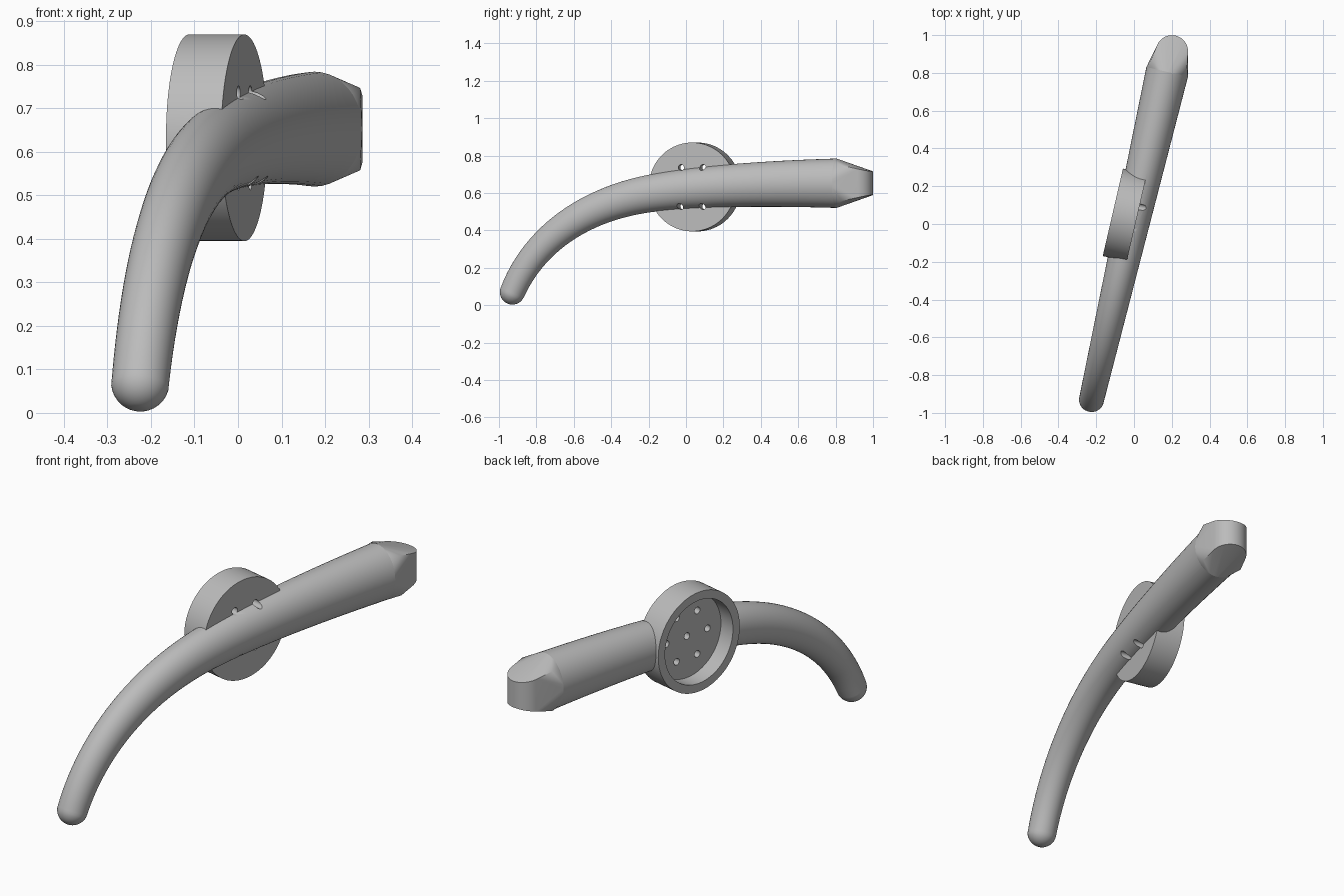
import bpy, bmesh
from math import sin, cos, pi, radians
from mathutils import Matrix, Vector
from mathutils.geometry import interpolate_bezier

if "Cube" in bpy.data.objects:
    bpy.data.objects.remove(bpy.data.objects["Cube"])

# Work frame: y runs along the handle, then everything turns about z
TURN = Matrix.Rotation(radians(-13), 4, 'Z')
AXIS_X = -0.01
SIDES = 40

grey = bpy.data.materials.new("plain_grey")
grey.use_nodes = True
grey.diffuse_color = (0.5, 0.5, 0.5, 1)
grey.node_tree.nodes["Principled BSDF"].inputs["Base Color"].default_value = (0.5, 0.5, 0.5, 1)


def finish(bm, name):
    bmesh.ops.recalc_face_normals(bm, faces=bm.faces)
    bm.transform(TURN)
    mesh = bpy.data.meshes.new(name)
    bm.to_mesh(mesh)
    bm.free()
    mesh.materials.append(grey)
    ob = bpy.data.objects.new(name, mesh)
    bpy.context.collection.objects.link(ob)
    return ob


def activate(ob):
    bpy.ops.object.select_all(action='DESELECT')
    ob.select_set(True)
    bpy.context.view_layer.objects.active = ob


def smooth(ob, angle):
    activate(ob)
    bpy.ops.object.shade_smooth_by_angle(angle=radians(angle))


def disc(bm, x0, x1, y, z, radius, sides):
    """Closed cylinder along x from x0 to x1."""
    place = Matrix.Translation(((x0 + x1) / 2, y, z)) @ Matrix.Rotation(pi / 2, 4, 'Y')
    bmesh.ops.create_cone(bm, cap_ends=True, segments=sides, radius1=radius,
                          radius2=radius, depth=x1 - x0, matrix=place)


def combine(target, tool, operation):
    mod = target.modifiers.new(operation, 'BOOLEAN')
    mod.operation = operation
    mod.solver = 'EXACT'
    mod.object = tool
    activate(target)
    bpy.ops.object.modifier_apply(modifier=mod.name)
    bpy.data.objects.remove(tool)


def ring(bm, centre, up, rx, rz):
    return [bm.verts.new(centre + Vector((rx * cos(a), 0, 0)) + up * rz * sin(a))
            for a in (2 * pi * i / SIDES for i in range(SIDES))]


# Handle: bent, tapering oval tube with a domed lower tip
def point(y, z):
    return Vector((AXIS_X, y, z))


lower = [point(-0.955, 0.07), point(-0.83, 0.36), point(-0.55, 0.54), point(-0.2, 0.597)]
upper = [point(-0.2, 0.597), point(0.05, 0.638), point(0.45, 0.652), point(0.824, 0.652)]
path = interpolate_bezier(*lower, 24) + interpolate_bezier(*upper, 16)[1:]

bm = bmesh.new()
rings = []
side = Vector((1, 0, 0))
start_dir = (path[1] - path[0]).normalized()
tip_r = 0.067
for k in range(1, 9):
    a = pi / 2 * k / 9
    rings.append(ring(bm, path[0] - start_dir * tip_r * cos(a),
                      side.cross(start_dir), tip_r * sin(a), tip_r * sin(a)))
for i, p in enumerate(path):
    ahead = path[min(i + 1, len(path) - 1)] - path[max(i - 1, 0)]
    t = (p.y - path[0].y) / (path[-1].y - path[0].y)
    up = side.cross(ahead.normalized())
    if i == len(path) - 1:
        up = Vector((0, 0, 1))
    rings.append(ring(bm, p, up, 0.066 + 0.047 * t, 0.067 + 0.065 * t ** 0.8))
for a, b in zip(rings, rings[1:]):
    for i in range(SIDES):
        j = (i + 1) % SIDES
        bm.faces.new((a[i], a[j], b[j], b[i]))
bm.faces.new(rings[0])
bm.faces.new(rings[-1])
body = finish(bm, "handle_and_head")

# Round head, half swallowing the handle
HEAD_Y, HEAD_Z = 0.035, 0.632
bm = bmesh.new()
disc(bm, -0.123, 0.007, HEAD_Y, HEAD_Z, 0.2375, 96)
combine(body, finish(bm, "round_head"), 'UNION')

# Recess in the head
bm = bmesh.new()
disc(bm, -0.3, -0.045, HEAD_Y, HEAD_Z, 0.198, 96)
combine(body, finish(bm, "recess_cutter"), 'DIFFERENCE')

# Seven holes: one in the middle, six around it
bm = bmesh.new()
spots = [(0, 0)] + [(0.12 * cos(k * pi / 3), 0.12 * sin(k * pi / 3)) for k in range(6)]
for dy, dz in spots:
    disc(bm, -0.1, 0.06, HEAD_Y + dy, HEAD_Z + dz, 0.016, 20)
combine(body, finish(bm, "hole_cutter"), 'DIFFERENCE')
smooth(body, 35)

# End tab: hull from the handle's end to a flat rounded lug with sloping top
bm = bmesh.new()
ring(bm, path[-1], Vector((0, 0, 1)), 0.113, 0.132)
outline = [(0.085 * cos(pi * k / 24), 0.936 + 0.085 * sin(pi * k / 24)) for k in range(25)]
outline += [(-0.096, 0.875), (0.096, 0.875)]
for x, y in outline:
    half = 0.0625 + (1.021 - y) * 0.22
    for s in (-1, 1):
        bm.verts.new((AXIS_X + x, y, 0.652 + s * half))
bmesh.ops.convex_hull(bm, input=bm.verts)
loose = [v for v in bm.verts if not v.link_faces]
bmesh.ops.delete(bm, geom=loose, context='VERTS')
tab = finish(bm, "end_tab")
smooth(tab, 25)
